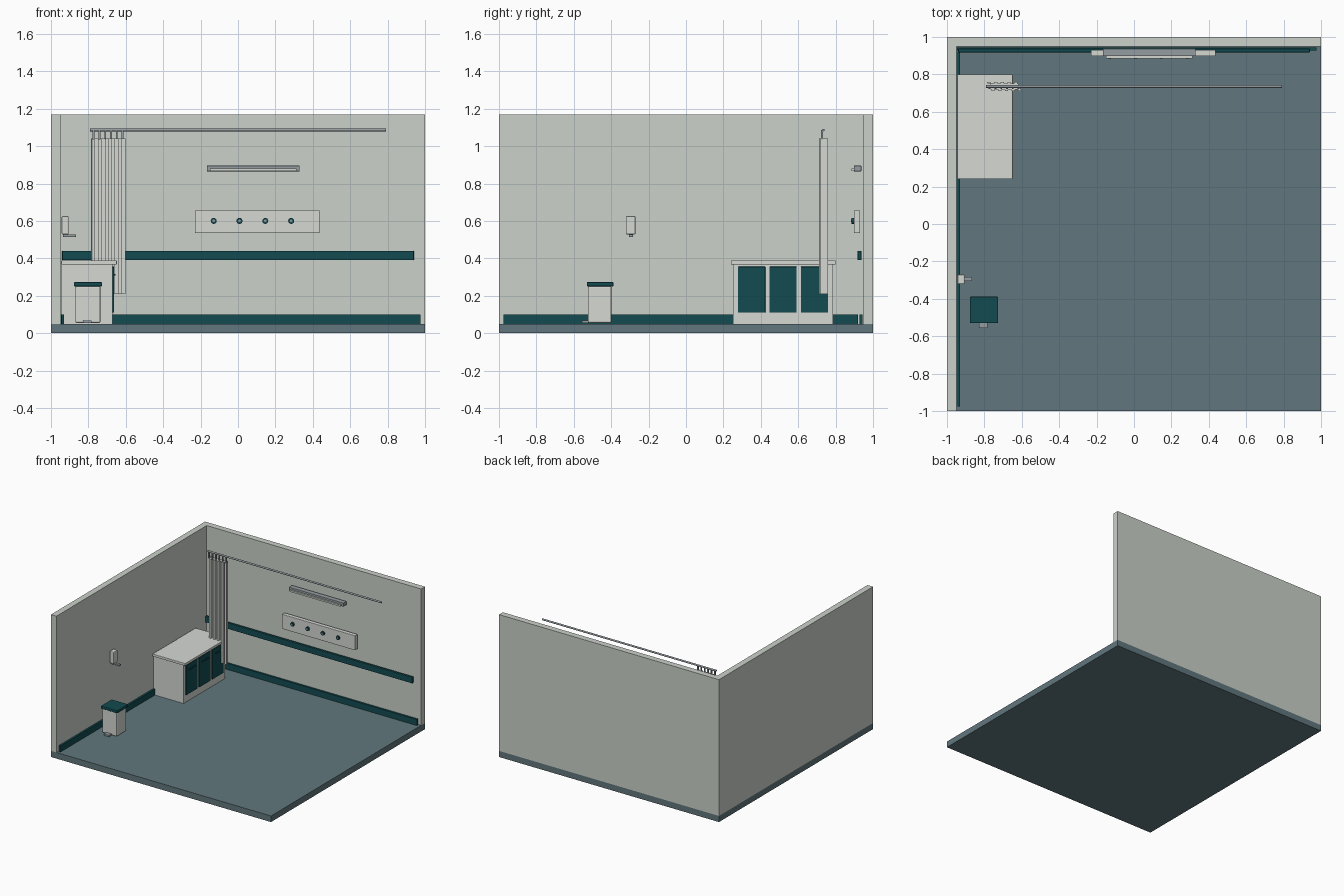
import bpy, bmesh, math
from mathutils import Matrix

if "Cube" in bpy.data.objects:
    bpy.data.objects.remove(bpy.data.objects["Cube"])


def material(name, r, g, b):
    m = bpy.data.materials.new(name)
    m.diffuse_color = (r, g, b, 1)
    m.use_nodes = True
    m.node_tree.nodes["Principled BSDF"].inputs["Base Color"].default_value = m.diffuse_color
    return m


WALL = material("pale_wall", 0.60, 0.64, 0.59)
WHITE = material("off_white", 0.66, 0.69, 0.65)
FLOOR = material("slate_floor", 0.12, 0.185, 0.205)
TEAL = material("dark_teal", 0.006, 0.07, 0.08)
GREY = material("metal_grey", 0.30, 0.34, 0.36)


def box(name, x, y, z, mat, bevel=0.0):
    """Box from (min, max) ranges, with optional bevelled edges."""
    bm = bmesh.new()
    size = [b - a for a, b in (x, y, z)]
    mid = [(a + b) / 2 for a, b in (x, y, z)]
    bmesh.ops.create_cube(bm, size=1, matrix=Matrix.Translation(mid) @ Matrix.Diagonal((*size, 1)))
    if bevel:
        bmesh.ops.bevel(bm, geom=bm.edges[:], offset=bevel, segments=2, profile=0.5, affect='EDGES')
    return finish(name, bm, mat)


def cylinder(name, centre, radius, length, axis, mat, sides=16):
    bm = bmesh.new()
    rot = {'X': Matrix.Rotation(math.pi / 2, 4, 'Y'), 'Y': Matrix.Rotation(math.pi / 2, 4, 'X'),
           'Z': Matrix.Identity(4)}[axis]
    bmesh.ops.create_cone(bm, cap_ends=True, segments=sides, radius1=radius, radius2=radius,
                          depth=length, matrix=Matrix.Translation(centre) @ rot)
    return finish(name, bm, mat)


def finish(name, bm, mat):
    me = bpy.data.meshes.new(name)
    bm.to_mesh(me)
    bm.free()
    me.materials.append(mat)
    ob = bpy.data.objects.new(name, me)
    bpy.context.collection.objects.link(ob)
    return ob


# Room shell
box("floor", (-1, 1), (-1, 1), (0, 0.05), FLOOR)
box("back_wall", (-1, 1), (0.95, 1), (0.05, 1.17), WALL)
box("left_wall", (-1, -0.95), (-1, 0.95), (0.05, 1.17), WALL)

# Skirting boards and the wall guard rail
box("back_skirting", (-0.945, 0.977), (0.927, 0.943), (0.05, 0.10), TEAL)
box("left_skirting", (-0.945, -0.93), (-0.977, 0.92), (0.05, 0.10), TEAL)
box("guard_rail", (-0.94, 0.94), (0.918, 0.937), (0.39, 0.44), TEAL, 0.002)

# Service panel with four outlets
box("service_panel", (-0.23, 0.435), (0.897, 0.93), (0.535, 0.655), WHITE, 0.002)
for i in range(4):
    x = -0.13 + i * 0.138
    cylinder(f"outlet_{i + 1}", (x, 0.892, 0.6), 0.016, 0.012, 'Y', TEAL)
    cylinder(f"outlet_core_{i + 1}", (x, 0.885, 0.6), 0.007, 0.004, 'Y', GREY)

# Wall light
box("light_housing", (-0.167, 0.33), (0.897, 0.937), (0.865, 0.895), GREY, 0.002)
box("light_diffuser", (-0.15, 0.312), (0.884, 0.9), (0.866, 0.879), WHITE)

# Curtain rail, hooks and pleated curtain
cylinder("curtain_rail", (0, 0.735, 1.086), 0.007, 1.58, 'X', GREY, 12)
PLEATS, X0, STEP = 10, -0.785, 0.018
bm = bmesh.new()
pts = []
for i in range(PLEATS):
    y = 0.716 if i % 2 else 0.754
    pts += [(X0 + i * STEP, y), (X0 + (i + 1) * STEP, y)]
T = 0.004
outline = [(x, y + T) for x, y in pts] + [(x + T, y - T) for x, y in reversed(pts)]
face = bm.faces.new([bm.verts.new((x, y, 0.21)) for x, y in outline])
ext = bmesh.ops.extrude_face_region(bm, geom=[face])
bmesh.ops.translate(bm, vec=(0, 0, 0.83), verts=[v for v in ext["geom"] if isinstance(v, bmesh.types.BMVert)])
bmesh.ops.recalc_face_normals(bm, faces=bm.faces[:])
finish("curtain", bm, WHITE)
for i in range(6):
    x = -0.772 + i * 0.031
    box(f"curtain_hook_{i + 1}", (x - 0.005, x + 0.005), (0.722, 0.732), (1.035, 1.086), GREY)

# Cabinet with three doors
box("cabinet_body", (-0.943, -0.67), (0.25, 0.785), (0.05, 0.37), WHITE)
box("cabinet_top", (-0.945, -0.648), (0.24, 0.80), (0.367, 0.388), WHITE, 0.003)
for i in range(3):
    y = 0.278 + i * 0.168
    box(f"cabinet_door_{i + 1}", (-0.672, -0.662), (y, y + 0.146), (0.11, 0.355), TEAL, 0.002)
    box(f"door_handle_{i + 1}", (-0.664, -0.654), (y + 0.03, y + 0.116), (0.308, 0.316), TEAL)

# Pedal bin
box("bin_body", (-0.87, -0.735), (-0.525, -0.398), (0.055, 0.252), WHITE, 0.008)
box("bin_lid", (-0.877, -0.727), (-0.53, -0.388), (0.25, 0.273), TEAL, 0.004)
box("bin_pedal", (-0.828, -0.782), (-0.557, -0.51), (0.053, 0.067), GREY, 0.002)

# Soap dispenser
box("dispenser_body", (-0.943, -0.905), (-0.322, -0.27), (0.528, 0.626), WHITE, 0.006)
box("dispenser_lever", (-0.935, -0.865), (-0.306, -0.284), (0.514, 0.527), GREY, 0.002)
